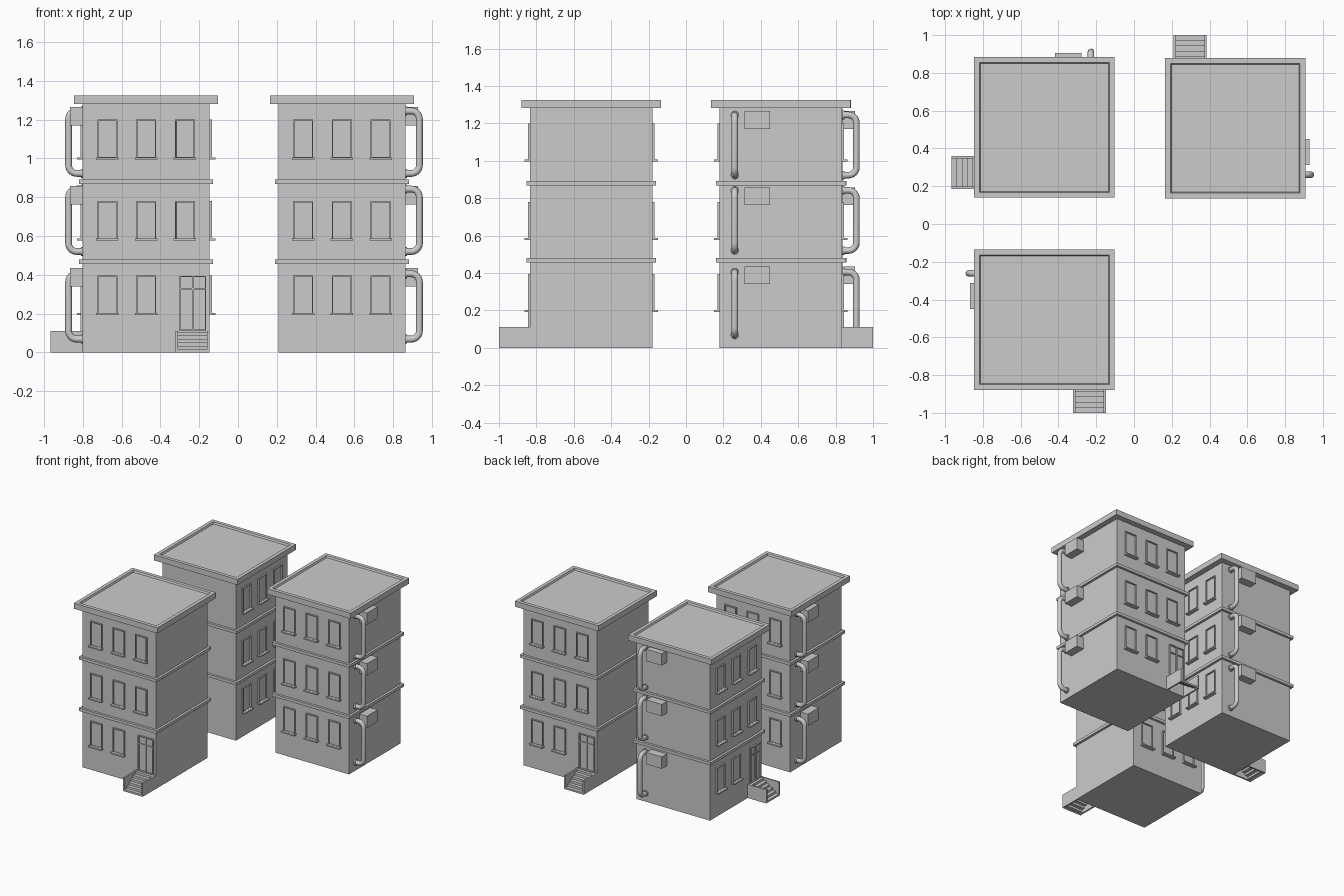
import bpy, bmesh, math
from mathutils import Matrix, Vector

if "Cube" in bpy.data.objects:
    bpy.data.objects.remove(bpy.data.objects["Cube"])

H = 0.327          # half width of a building
M = Matrix()       # placement of the current building


def finish(bm, name, m):
    bm.transform(m)
    bmesh.ops.recalc_face_normals(bm, faces=bm.faces)
    me = bpy.data.meshes.new(name)
    bm.to_mesh(me)
    bm.free()
    ob = bpy.data.objects.new(name, me)
    bpy.context.collection.objects.link(ob)
    return ob


def cube(lo, hi):
    bm = bmesh.new()
    lo, hi = Vector(lo), Vector(hi)
    bmesh.ops.create_cube(bm, size=1)
    for v in bm.verts:
        v.co = Vector(lo[i] + (v.co[i] + 0.5) * (hi[i] - lo[i]) for i in range(3))
    return bm


def box(name, lo, hi, m):
    return finish(cube(lo, hi), name, m)


def recessed(name, lo, hi, direction, rim, depth, m, slope=0.0):
    """Box with one face sunk inside a raised rim."""
    bm = cube(lo, hi)
    d = Vector(direction)
    bm.normal_update()
    face = max(bm.faces, key=lambda f: f.normal.dot(d))
    bmesh.ops.inset_individual(bm, faces=[face], thickness=rim)
    bmesh.ops.inset_individual(bm, faces=[face], thickness=max(slope, 0.0005))
    bmesh.ops.translate(bm, verts=face.verts, vec=-d * depth)
    return finish(bm, name, m)


def window(x, z, m):
    recessed("window", (x - 0.052, -H - 0.012, z), (x + 0.052, -H + 0.01, z + 0.2),
             (0, -1, 0), 0.01, 0.01, m)
    box("window_sill", (x - 0.058, -H - 0.03, z - 0.004), (x + 0.058, -H + 0.01, z + 0.006), m)


def door(m):
    y = -H
    recessed("door", (0.173, y - 0.012, 0.11), (0.31, y + 0.01, 0.395), (0, -1, 0), 0.01, 0.01, m)
    box("door_mullion", (0.237, y - 0.01, 0.115), (0.246, y, 0.39), m)
    box("door_transom", (0.178, y - 0.01, 0.325), (0.305, y, 0.333), m)


def stairs(m):
    x0, x1, length, top, n = 0.151, 0.326, 0.166, 0.11, 6
    for a, b in ((x0, x0 + 0.013), (x1 - 0.013, x1)):
        box("stair_side_wall", (a, -H - length, 0), (b, -H, top), m)
    # folded strip of risers and treads
    prof = [(-H - length, 0)]
    for i in range(n):
        z = top * (i + 1) / n - 0.004
        prof += [(-H - length + length * i / n, z), (-H - length + length * (i + 1) / n, z)]
    t = 0.005
    prof += [(y + t, z - t) for y, z in reversed(prof[1:-1])] + [(-H - length + t, 0)]
    prof.insert(2 * n + 1, (-H, prof[2 * n][1] - t))
    bm = bmesh.new()
    f = bm.faces.new([bm.verts.new((x0 + 0.012, y, z)) for y, z in prof])
    r = bmesh.ops.extrude_face_region(bm, geom=[f])
    bmesh.ops.translate(bm, vec=(x1 - x0 - 0.024, 0, 0),
                        verts=[v for v in r["geom"] if isinstance(v, bmesh.types.BMVert)])
    finish(bm, "stair_steps", m)


def pipe(z0, z1, y, m):
    """U-shaped round pipe standing off the side wall, with end collars."""
    xo, r, bend = -H - 0.073, 0.0175, 0.042
    pts = [(-H + 0.01, z1)]
    for cz, a0 in ((z1 - bend, 90), (z0 + bend, 180)):
        for k in range(7):
            a = math.radians(a0 + 15 * k)
            pts.append((xo + bend + bend * math.cos(a), cz + bend * math.sin(a)))
    pts.append((-H + 0.01, z0))
    pts = [Vector((x, y, z)) for x, z in pts]
    bm = bmesh.new()
    rings, n = [], 16
    for i, p in enumerate(pts):
        t = (pts[min(i + 1, len(pts) - 1)] - pts[max(i - 1, 0)]).normalized()
        side = Vector((0, 1, 0))
        up = t.cross(side)
        rings.append([bm.verts.new(p + r * (math.cos(2 * math.pi * k / n) * side
                                            + math.sin(2 * math.pi * k / n) * up)) for k in range(n)])
    for a, b in zip(rings, rings[1:]):
        for k in range(n):
            bm.faces.new((a[k], a[(k + 1) % n], b[(k + 1) % n], b[k]))
    bm.faces.new(rings[0])
    bm.faces.new(rings[-1])
    for z in (z0, z1):
        bmesh.ops.create_cone(bm, cap_ends=True, segments=16, radius1=0.023, radius2=0.023, depth=0.012,
                              matrix=Matrix.Translation((-H - 0.004, y, z)) @ Matrix.Rotation(math.pi / 2, 4, 'Y'))
    ob = finish(bm, "drain_pipe", m)
    for p in ob.data.polygons:
        p.use_smooth = True
    ob.data.set_sharp_from_angle(angle=math.radians(40))


def building(cx, cy, angle):
    m = Matrix.Translation((cx, cy, 0)) @ Matrix.Rotation(math.radians(angle), 4, 'Z')
    back = m @ Matrix.Rotation(math.pi, 4, 'Z')
    box("building_body", (-H, -H, 0), (H, H, 1.285), m)
    recessed("roof_slab", (-0.372, -0.372, 1.281), (0.372, 0.372, 1.326), (0, 0, 1), 0.04, 0.014, m, 0.008)
    for z in (0.456, 0.869):
        box("floor_band", (-0.346, -0.346, z), (0.346, 0.346, z + 0.023), m)
    # front and back windows, with the door replacing one
    for floor, z in enumerate((0.196, 0.58, 1.0)):
        for x in (-0.2, 0, 0.2):
            window(x, z, back)
            if floor or x < 0.1:
                window(x, z, m)
    door(m)
    stairs(m)
    # side wall equipment on each floor
    for zb, z0, z1 in ((0.34, 0.068, 0.405), (0.763, 0.52, 0.842), (1.17, 0.923, 1.245)):
        box("wall_unit", (-H - 0.066, 0.057, zb), (-H + 0.01, 0.195, zb + 0.095), m)
        pipe(z0, z1, 0.246, m)


building(-0.474, -0.507, 0)
building(-0.474, 0.511, -90)
building(0.536, 0.507, 180)
